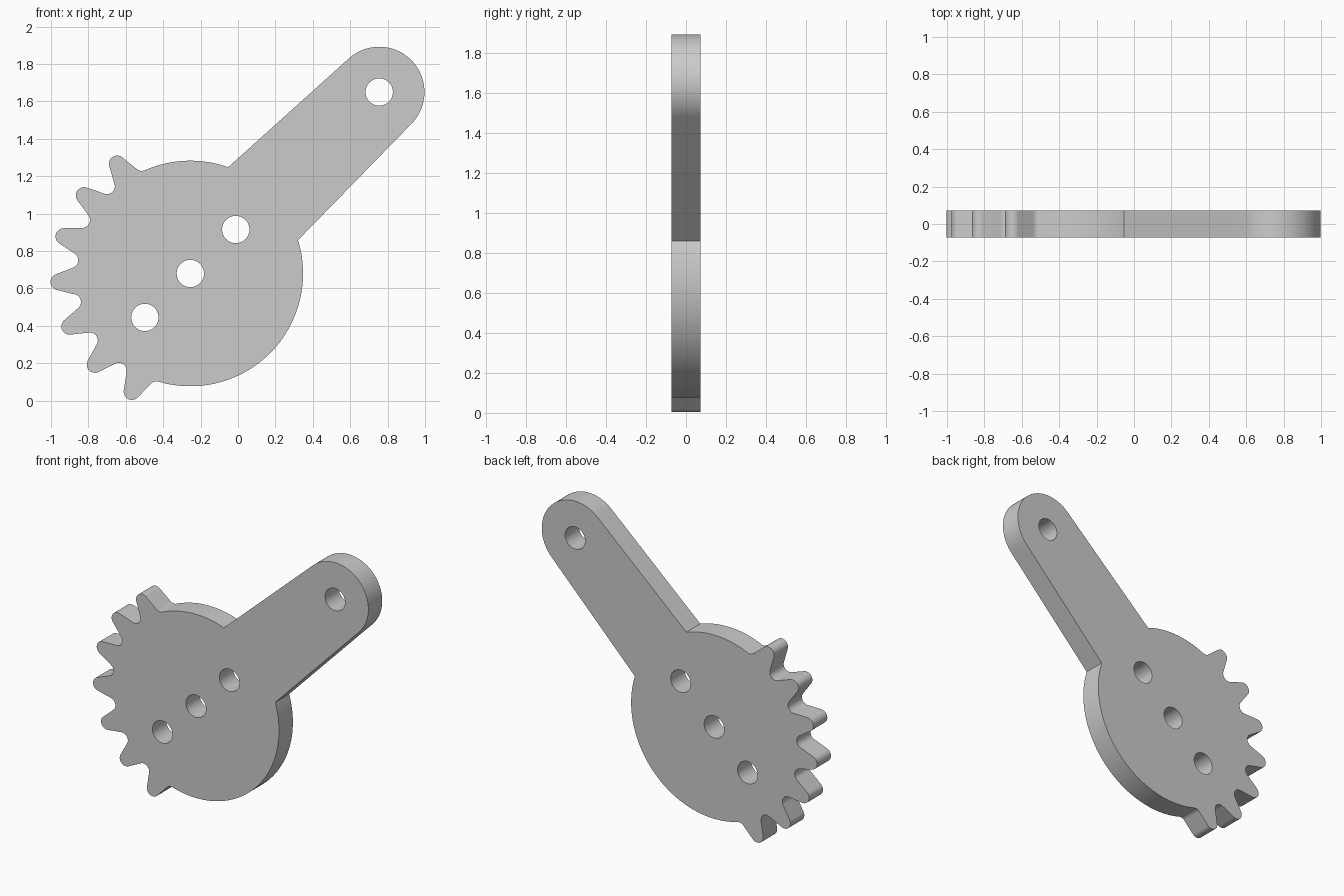
import bpy, bmesh
from math import radians, degrees, cos, sin, acos
from mathutils import Vector

if "Cube" in bpy.data.objects:
    bpy.data.objects.remove(bpy.data.objects["Cube"])

HUB, HUB_R = Vector((-0.255, 0.68)), 0.603
END, END_R = Vector((0.755, 1.65)), 0.242
HOLE_R, HALF_T = 0.073, 0.072
TIP_C, TIP_R = 0.705, 0.044        # tooth tip rounding
ROOT_C, ROOT_R = 0.645, 0.042      # rounding between teeth
FIRST, PITCH, COUNT = 123.7, 20, 7


def polar(c, r, deg):
    return c + r * Vector((cos(radians(deg)), sin(radians(deg))))


def arc(c, r, a0, a1, n):
    return [polar(c, r, a0 + (a1 - a0) * i / n) for i in range(n + 1)]


def tooth(a):
    """Half valley, rounded tip and half valley, joined by tangent flanks."""
    h = PITCH / 2
    v0, v1 = polar(HUB, ROOT_C, a - h), polar(HUB, ROOT_C, a + h)
    tip = polar(HUB, TIP_C, a)
    d = tip - v0
    off = degrees(Vector((cos(radians(a)), sin(radians(a)))).angle(d))
    n = off + degrees(acos((ROOT_R + TIP_R) / d.length))
    return (arc(v0, ROOT_R, a - h + 180, a + n, 6)
            + arc(tip, TIP_R, a + n - 180, a - n + 180, 12)
            + arc(v1, ROOT_R, a - n, a + h - 180, 6))


# Outline: arm end, hub top, toothed sector, rest of hub
outline = arc(END, END_R, -44.3, 131.7, 40)
outline += arc(HUB, HUB_R, 70.4, FIRST - PITCH / 2, 20)
for i in range(COUNT):
    outline += tooth(FIRST + PITCH * i)
outline += arc(HUB, HUB_R, FIRST + PITCH * (COUNT - 0.5), 377.2, 56)

loops = [outline]
# Pin holes: three across the hub, one in the arm end
for c in (HUB, HUB + Vector((0.243, 0.235)), HUB - Vector((0.243, 0.235)), END):
    loops.append(arc(c, HOLE_R, 0, 360, 40)[:-1])

# Filled and extruded plate
curve = bpy.data.curves.new("gear_lever", 'CURVE')
curve.dimensions, curve.fill_mode, curve.extrude = '2D', 'BOTH', HALF_T
for pts in loops:
    clean = [p for i, p in enumerate(pts) if (p - pts[i - 1]).length > 1e-4]
    s = curve.splines.new('POLY')
    s.points.add(len(clean) - 1)
    for sp, p in zip(s.points, clean):
        sp.co = (p.x, p.y, 0, 1)
    s.use_cyclic_u = True
lever = bpy.data.objects.new("gear_lever", curve)
bpy.context.collection.objects.link(lever)
lever.rotation_euler.x = radians(90)
bpy.context.view_layer.objects.active = lever
lever.select_set(True)
bpy.ops.object.convert(target='MESH')
lever = bpy.context.object
bpy.ops.object.transform_apply(location=False, rotation=True, scale=False)

# Weld rims and shade
bm = bmesh.new()
bm.from_mesh(lever.data)
bmesh.ops.remove_doubles(bm, verts=bm.verts, dist=1e-4)
bmesh.ops.recalc_face_normals(bm, faces=bm.faces)
bm.to_mesh(lever.data)
bm.free()
bpy.ops.object.shade_smooth_by_angle(angle=radians(30))
